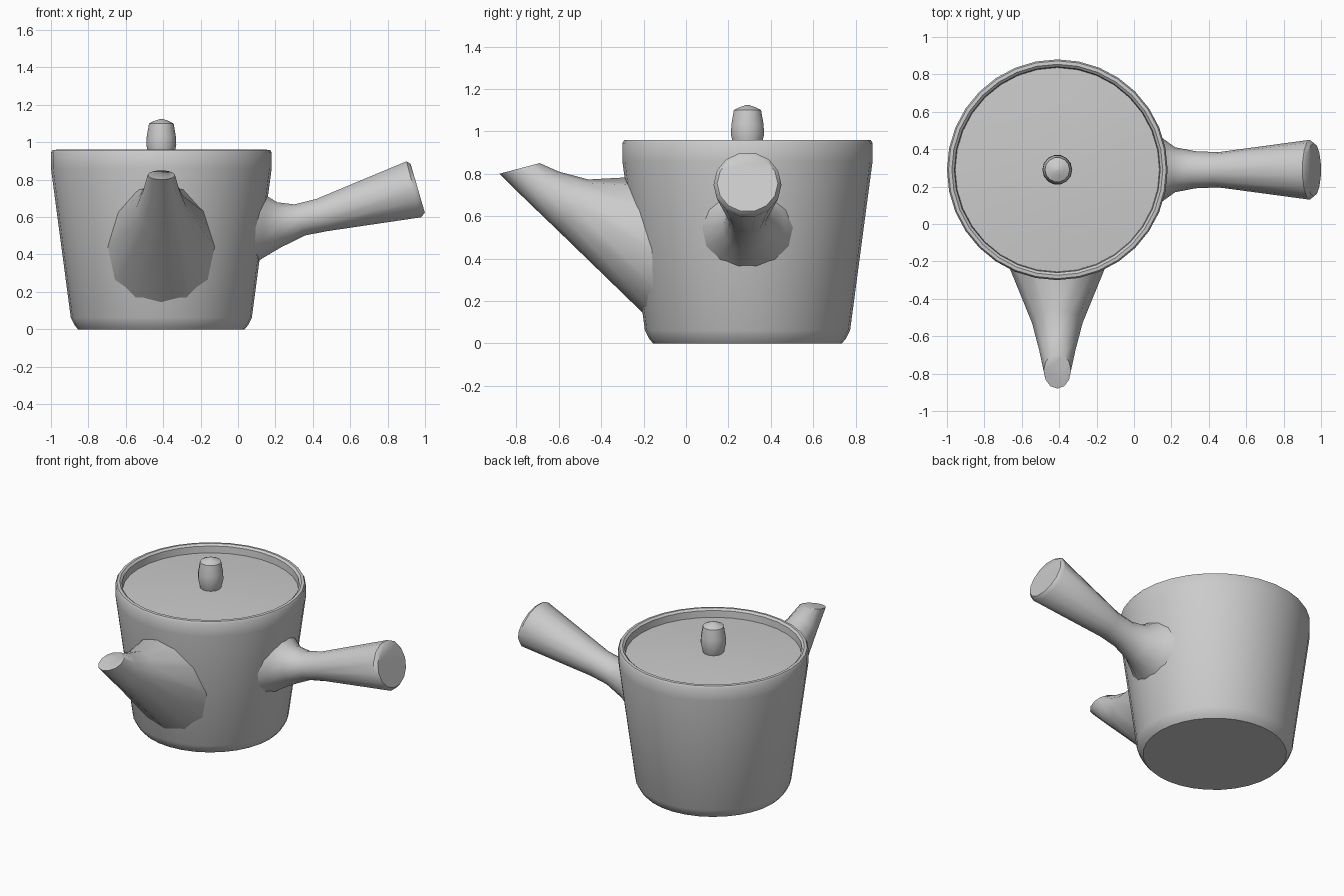
import bpy, bmesh, math
from mathutils import Vector

if "Cube" in bpy.data.objects:
    bpy.data.objects.remove(bpy.data.objects["Cube"])

CX, CY = -0.41, 0.29   # axis of the pot


def finish(name, bm, angle):
    bmesh.ops.remove_doubles(bm, verts=bm.verts, dist=1e-5)
    bmesh.ops.recalc_face_normals(bm, faces=bm.faces)
    mesh = bpy.data.meshes.new(name)
    bm.to_mesh(mesh)
    bm.free()
    ob = bpy.data.objects.new(name, mesh)
    bpy.context.collection.objects.link(ob)
    bpy.ops.object.select_all(action='DESELECT')
    ob.select_set(True)
    bpy.context.view_layer.objects.active = ob
    bpy.ops.object.shade_smooth_by_angle(angle=math.radians(angle))
    return ob


def skin(bm, rings):
    """Bridge rings of points and cap both ends."""
    loops = [[bm.verts.new(p) for p in ring] for ring in rings]
    n = len(loops[0])
    for a, b in zip(loops, loops[1:]):
        for i in range(n):
            j = (i + 1) % n
            bm.faces.new((a[i], a[j], b[j], b[i]))
    bm.faces.new(loops[0])
    bm.faces.new(loops[-1])


def lathe(name, profile, sides, angle=40):
    bm = bmesh.new()
    turns = [2 * math.pi * i / sides for i in range(sides)]
    skin(bm, [[(CX + r * math.cos(t), CY + r * math.sin(t), z) for t in turns]
              for r, z in profile])
    return finish(name, bm, angle)


def loft(name, sections, to_world, sides, shift=0.0, angle=45):
    """Each section: top point, bottom point (along, z), half width."""
    bm = bmesh.new()
    rings = []
    for top, bottom, half in sections:
        top, bottom = Vector(top), Vector(bottom)
        mid, arm = (top + bottom) / 2, (top - bottom) / 2
        ring = []
        for i in range(sides):
            t = 2 * math.pi * (i + shift) / sides
            p = mid + arm * math.cos(t)
            ring.append(to_world(p.x, half * math.sin(t), p.y))
        rings.append(ring)
    skin(bm, rings)
    return finish(name, bm, angle)


# Tapered pot with rounded rim
lathe("body", [(0.445, 0), (0.464, 0.022), (0.484, 0.062), (0.59, 0.86),
               (0.59, 0.945), (0.582, 0.958), (0.564, 0.96), (0.55, 0.948),
               (0.545, 0.88)], 32)

# Slightly domed lid sunk inside the rim
lathe("lid", [(0.546, 0.87), (0.546, 0.903), (0.38, 0.914), (0.2, 0.922),
              (0.04, 0.925)], 32)

# Knob on the lid
lathe("knob", [(0.055, 0.90), (0.066, 0.925), (0.08, 0.985), (0.078, 1.03),
               (0.066, 1.10), (0.035, 1.115), (0.005, 1.125)], 14)

# Spout, widening towards the pot
loft("spout", [((-0.69, 0.85), (-0.88, 0.80), 0.073),
               ((-0.60, 0.81), (-0.75, 0.672), 0.097),
               ((-0.46, 0.773), (-0.60, 0.528), 0.135),
               ((-0.15, 0.79), (-0.13, 0.072), 0.294)],
     lambda a, w, z: (CX + w, a, z), 12)

# Side handle, flared at both ends
loft("handle", [((0.06, 0.78), (0.04, 0.31), 0.25),
                ((0.15, 0.72), (0.13, 0.375), 0.178),
                ((0.21, 0.682), (0.23, 0.435), 0.12),
                ((0.30, 0.67), (0.36, 0.50), 0.099),
                ((0.42, 0.70), (0.48, 0.523), 0.094),
                ((0.90, 0.902), (0.98, 0.595), 0.16),
                ((0.922, 0.888), (1.0, 0.62), 0.143)],
     lambda a, w, z: (a, CY + w, z), 14, 0.5)
